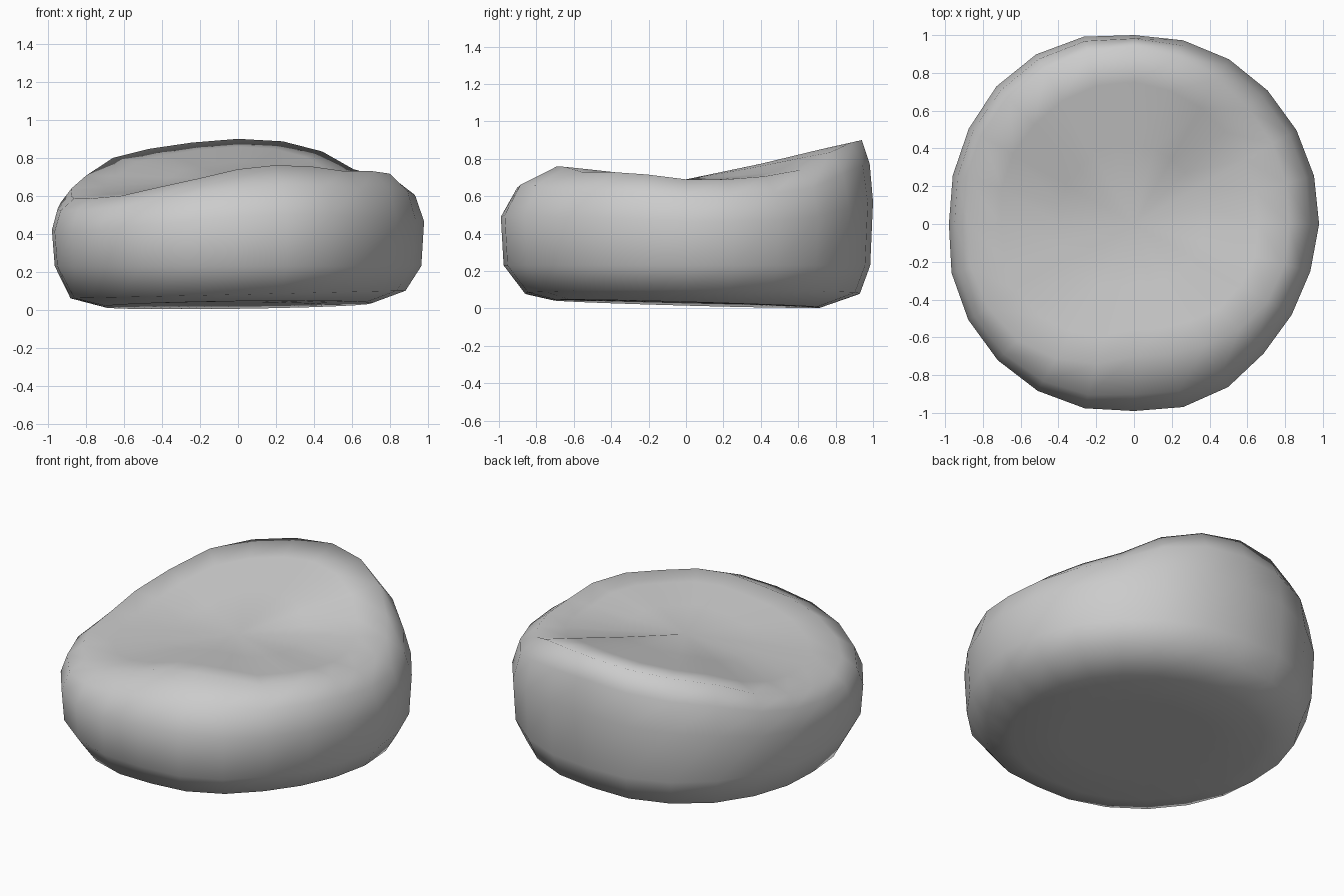
import bpy
import bmesh
from math import cos, sin, tau, floor

default = bpy.data.objects.get("Cube")
if default:
    bpy.data.objects.remove(default, do_unlink=True)

SIDES = 24

# Shape by direction, sixteen steps counter-clockwise from +x
OUTLINE = [.98, .99, 1, 1.01, 1, 1.04, 1.03, 1, .98, 1.01, 1.02, 1.02, .99, 1.01, .97, .96]
RIM_RADIUS = [.82, .84, .86, .9, .94, .95, .93, .92, .88, .9, .87, .8, .7, .72, .79, .83]
RIM_HEIGHT = [.69, .69, .74, .88, .9, .87, .8, .66, .6, .58, .6, .67, .74, .77, .73, .73]
TOP_CENTRE = 0.69
BOTTOM_CENTRE = 0.03


def lerp(a, b, t):
    return a + (b - a) * t


def sample(values, turn):
    """Read a cyclic list at a fraction of a full turn."""
    place = turn * len(values)
    i = floor(place)
    return lerp(values[i % len(values)], values[(i + 1) % len(values)], place - i)


def section(turn):
    """Radius and height pairs from the underside up to the hollow top."""
    angle = turn * tau
    x, y = cos(angle), sin(angle)
    outer = sample(OUTLINE, turn)
    rim = sample(RIM_RADIUS, turn)
    top = sample(RIM_HEIGHT, turn)
    belly = 0.12 + 0.5 * top
    return [
        (outer * 0.4, BOTTOM_CENTRE - 0.01 * y),
        (outer * 0.72, 0.025 + 0.01 * x - 0.02 * y),
        (outer * (0.9 + 0.03 * y), 0.08 + 0.02 * x),
        (outer * 0.985, 0.23),
        (outer, belly),
        (lerp(rim, outer, 0.7), lerp(top, belly, 0.38)),
        (rim, top),
        (rim * 0.8, lerp(TOP_CENTRE, top, 0.8)),
        (rim * 0.45, lerp(TOP_CENTRE, top, 0.42)),
    ]


# Boulder body: join the radial sections and cap both ends
bm = bmesh.new()
columns = []
for k in range(SIDES):
    a = k / SIDES * tau
    columns.append([bm.verts.new((r * cos(a), r * sin(a), z))
                    for r, z in section(k / SIDES)])
bottom = bm.verts.new((0, 0, BOTTOM_CENTRE))
top = bm.verts.new((0, 0, TOP_CENTRE))
for k, column in enumerate(columns):
    after = columns[(k + 1) % SIDES]
    for j in range(len(column) - 1):
        bm.faces.new((column[j], after[j], after[j + 1], column[j + 1]))
    bm.faces.new((bottom, after[0], column[0]))
    bm.faces.new((top, column[-1], after[-1]))
bmesh.ops.recalc_face_normals(bm, faces=bm.faces)
for face in bm.faces:
    face.smooth = True

mesh = bpy.data.meshes.new("boulder")
bm.to_mesh(mesh)
bm.free()
boulder = bpy.data.objects.new("boulder", mesh)
bpy.context.collection.objects.link(boulder)

# Stone colour
stone = bpy.data.materials.new("stone_grey")
stone.use_nodes = True
colour = (0.6, 0.6, 0.6, 1)
stone.diffuse_color = colour
stone.node_tree.nodes["Principled BSDF"].inputs["Base Color"].default_value = colour
mesh.materials.append(stone)
